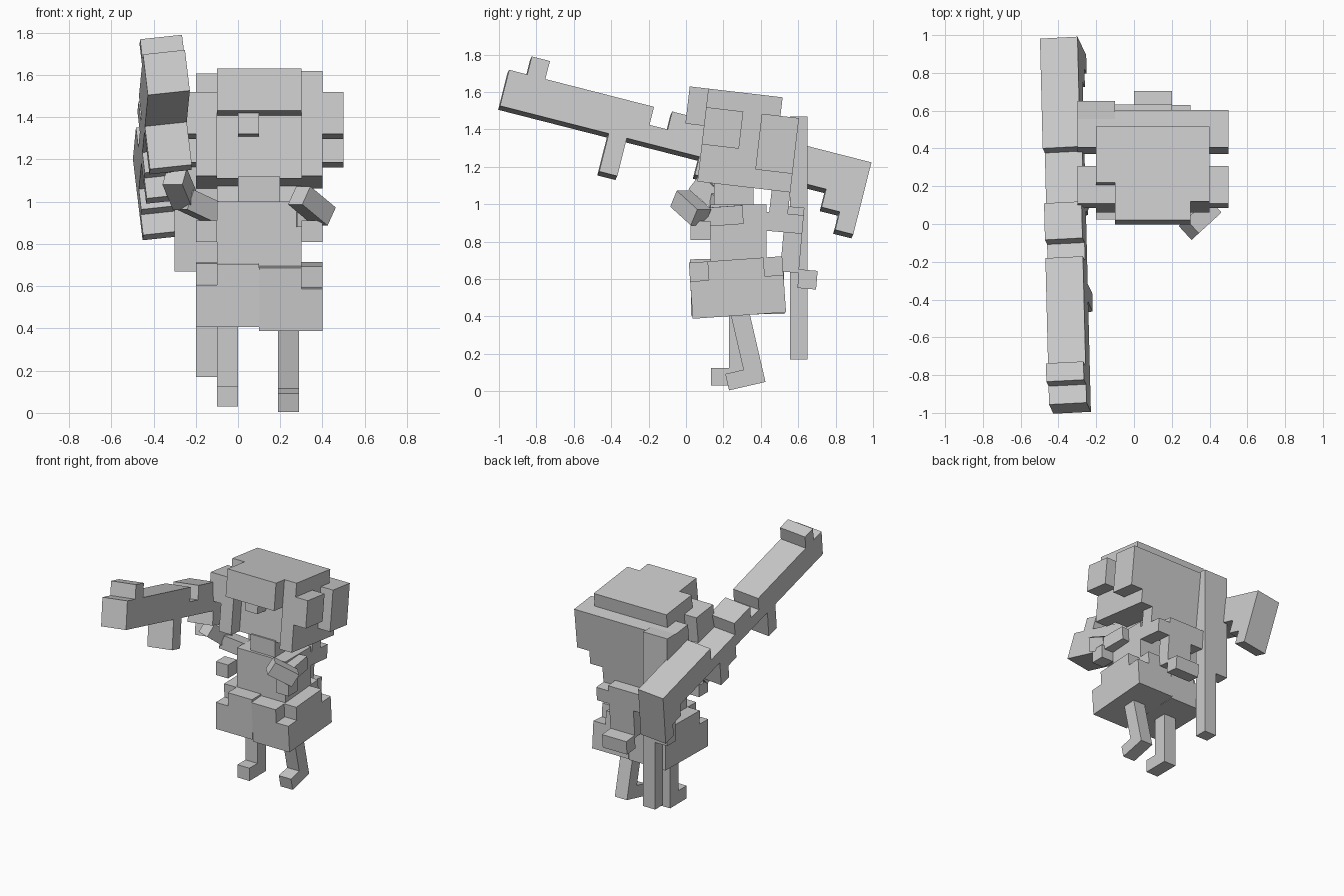
import bpy, bmesh, math
from mathutils import Matrix, Vector

if "Cube" in bpy.data.objects:
    bpy.data.objects.remove(bpy.data.objects["Cube"])

grey = bpy.data.materials.new("plain_grey")
grey.diffuse_color = (0.6, 0.6, 0.6, 1)
grey.use_nodes = True
grey.node_tree.nodes["Principled BSDF"].inputs["Base Color"].default_value = grey.diffuse_color


def blocks(name, boxes, mat=Matrix()):
    """One object from boxes given as (x0, x1, y0, y1, z0, z1), placed by mat."""
    bm = bmesh.new()
    for x0, x1, y0, y1, z0, z1 in boxes:
        size = Matrix.Diagonal((x1 - x0, y1 - y0, z1 - z0, 1))
        mid = Matrix.Translation(((x0 + x1) / 2, (y0 + y1) / 2, (z0 + z1) / 2))
        bmesh.ops.create_cube(bm, size=1, matrix=mat @ mid @ size)
    me = bpy.data.meshes.new(name)
    bm.to_mesh(me)
    bm.free()
    me.materials.append(grey)
    ob = bpy.data.objects.new(name, me)
    bpy.context.collection.objects.link(ob)
    return ob


def tilt(y, z, deg):
    """Frame at (0, y, z) pitched about x."""
    return Matrix.Translation((0, y, z)) @ Matrix.Rotation(math.radians(deg), 4, 'X')


def limb(name, a, b, w=0.1):
    """Square bar from a to b."""
    a, b = Vector(a), Vector(b)
    rot = (b - a).to_track_quat('Y', 'Z').to_matrix().to_4x4()
    h = w / 2
    return blocks(name, [(-h, h, 0, (b - a).length, -h, h)], Matrix.Translation(a) @ rot)


# Head, pitched back; local origin is the top front edge
head = tilt(0.02, 1.63, -6.7)
blocks("face", [(-0.1, 0.3, 0.2, 0.6, -0.5, -0.1)], head)
blocks("hair_cap", [(-0.1, 0.3, 0, 0.5, -0.1, 0),
                    (-0.2, -0.1, 0.2, 0.5, -0.1, 0),
                    (0.3, 0.4, 0.1, 0.5, -0.1, 0)], head)
blocks("fringe", [(-0.1, 0.3, 0, 0.2, -0.2, -0.1),
                  (0, 0.1, 0.1, 0.2, -0.3, -0.2)], head)
for side, x in (("right", -0.2), ("left", 0.3)):
    blocks(side + "_side_hair", [(x, x + 0.1, 0.1, 0.6, -0.5, -0.1)], head)
for side, x in (("right", -0.3), ("left", 0.4)):
    blocks(side + "_hair_tufts", [(x, x + 0.1, 0.1, 0.3, -0.3, -0.1),
                                  (x, x + 0.1, 0.4, 0.6, -0.4, -0.1)], head)

# Long hair at the back
blocks("nape_hair", [(-0.1, 0.3, 0.5, 0.6, -0.65, -0.5)], head)
back = tilt(0.53, 0.95, -5)
blocks("back_hair", [(-0.1, 0.2, -0.02, 0.1, -0.1, 0.04),
                     (0.2, 0.3, -0.1, 0.1, -0.1, 0),
                     (0, 0.2, 0, 0.1, -0.31, -0.1),
                     (0, 0.2, 0.1, 0.2, -0.39, -0.29)], back)
blocks("scarf_tails", [(-0.2, -0.1, 0.555, 0.65, 0.17, 1.47),
                       (-0.3, -0.2, 0.555, 0.65, 0.67, 1.47)])

# Torso
blocks("torso", [(-0.1, 0.3, 0.13, 0.43, 0.69, 1.0)])
blocks("neck", [(0, 0.2, 0.15, 0.36, 1.0, 1.12)])
for side, x in (("right", -0.2), ("left", 0.3)):
    blocks(side + "_front_lock", [(x, x + 0.1, 0.025, 0.13, 0.81, 0.91)])

# Skirt in two halves, outer corners cut down at the top
for side, x0, x1, xo, z, deg in (("right", -0.2, 0.1, -0.1, 0.56, 1),
                                 ("left", 0.1, 0.4, 0.3, 0.555, 4)):
    inner = (xo, x1) if side == "right" else (x0, xo)
    outer = (x0, xo) if side == "right" else (xo, x1)
    blocks(side + "_skirt", [(x0, x1, -0.25, 0.25, -0.15, 0.05),
                             (*inner, -0.25, 0.25, 0.05, 0.15),
                             (*outer, -0.15, 0.15, 0.05, 0.15)], tilt(0.275, z, deg))

# Legs with forward feet
blocks("right_leg", [(-0.1, 0, 0.23, 0.33, 0.03, 0.43),
                     (-0.1, 0, 0.135, 0.23, 0.03, 0.125)])
blocks("left_leg", [(0.19, 0.29, -0.1, 0, 0, 0.44),
                    (0.19, 0.29, -0.2, -0.1, 0, 0.09)], tilt(0.425, 0.05, 13))

# Arms
limb("left_upper_arm", (0.31, 0.3, 0.945), (0.33, 0.09, 0.93))
limb("left_forearm", (0.29, -0.03, 1.03), (0.41, 0.08, 0.93))
limb("right_upper_arm", (-0.1, 0.26, 0.94), (-0.25, 0.17, 1.01))
limb("right_forearm", (-0.25, 0.2, 1.0), (-0.3, 0.06, 1.12))

# Rifle on the shoulder: local y runs back from the muzzle, z is up
b = Vector((-0.024, 0.9686, -0.2475)).normalized()
r = Vector((math.cos(0.119), 0, math.sin(0.119)))
r = (r - b * r.dot(b)).normalized()
gun = Matrix((r, b, r.cross(b))).transposed().to_4x4()
gun.translation = (-0.339, -0.975, 1.612)


def gun_part(name, *yz):
    blocks(name, [(-0.1, 0.1, *p) for p in yz], gun)


gun_part("gun_barrel", (0, 0.8, -0.1, 0.1))
gun_part("gun_sight", (0.1, 0.2, 0.1, 0.2))
gun_part("gun_foregrip", (0.6, 0.7, -0.31, -0.1))
gun_part("gun_receiver", (0.8, 1.4, -0.1, 0), (0.9, 1.1, 0, 0.1))
gun_part("gun_magazine", (1.1, 1.3, -0.2, -0.1), (1.2, 1.3, -0.3, -0.2))
gun_part("gun_stock", (1.4, 2.0, -0.1, 0.1), (1.8, 2.0, -0.2, -0.1),
         (1.9, 2.0, -0.3, -0.2))
